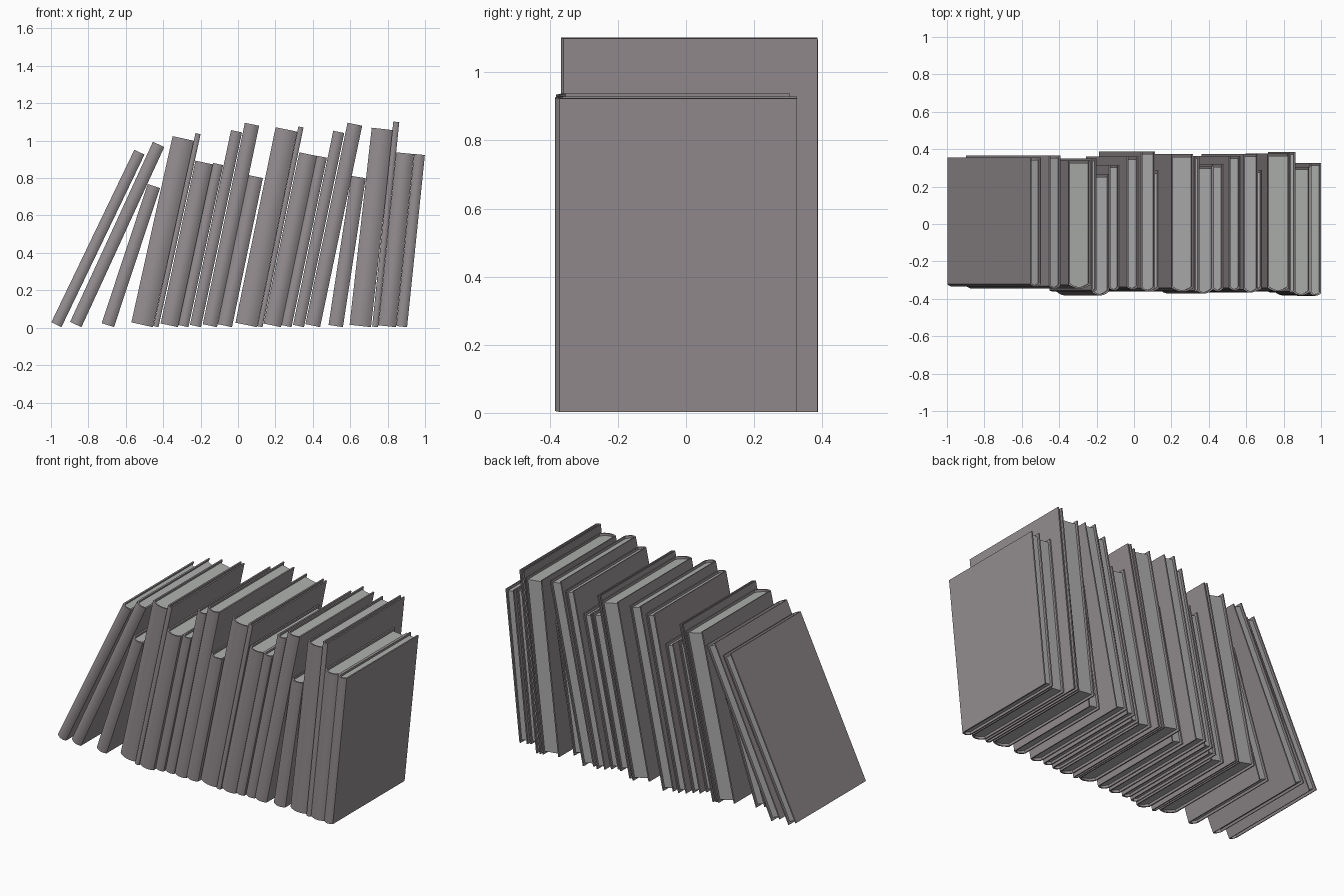
import bpy, bmesh, math

if "Cube" in bpy.data.objects:
    bpy.data.objects.remove(bpy.data.objects["Cube"])

# x of lowest corner, lean (deg), thickness, height, front y, back y
BOOKS = [
    (-.944, 25.7, .060, 1.024, -.335, .355),
    (-.837, 24.7, .067, 1.060, -.345, .367),
    (-.663, 18.3, .069, .783, -.345, .27),
    (-.455, 12.5, .118, 1.020, -.345, .340),
    (-.425, 12.3, .028, 1.056, -.360, .350),
    (-.321, 12.1, .095, .890, -.382, .265),
    (-.265, 12.1, .056, .886, -.355, .315),
    (-.198, 11.9, .060, 1.064, -.350, .360),
    (-.112, 11.8, .078, 1.100, -.360, .387),
    (-.032, 11.7, .078, .814, -.360, .285),
    (.102, 11.6, .118, 1.067, -.362, .373),
    (.131, 11.6, .028, 1.090, -.362, .363),
    (.230, 11.8, .095, .935, -.372, .310),
    (.286, 11.8, .056, .925, -.360, .320),
    (.353, 11.7, .060, 1.060, -.355, .363),
    (.439, 11.8, .080, 1.100, -.367, .375),
    (.561, 8.7, .078, .806, -.360, .290),
    (.711, 6.4, .115, 1.060, -.362, .378),
    (.749, 5.9, .032, 1.102, -.367, .386),
    (.845, 5.9, .095, .930, -.382, .305),
    (.904, 5.9, .058, .925, -.384, .326),
]
BOARD = .008    # cover thickness
INSET = .014    # pages set back from the cover edges


def material(name, color):
    m = bpy.data.materials.new(name)
    m.diffuse_color = (*color, 1)
    m.use_nodes = True
    m.node_tree.nodes["Principled BSDF"].inputs["Base Color"].default_value = m.diffuse_color
    return m


cover_mat = material("cover_grey", (.30, .27, .28))
page_mat = material("page_grey", (.42, .43, .42))


def prism(name, outline, z0, z1, mat, x, lean):
    """Extrude a plan outline upwards, then lean it over."""
    bm = bmesh.new()
    face = bm.faces.new([bm.verts.new((px, py, z0)) for px, py in outline])
    ext = bmesh.ops.extrude_face_region(bm, geom=[face])
    moved = [v for v in ext["geom"] if isinstance(v, bmesh.types.BMVert)]
    bmesh.ops.translate(bm, verts=moved, vec=(0, 0, z1 - z0))
    bmesh.ops.recalc_face_normals(bm, faces=bm.faces)
    me = bpy.data.meshes.new(name)
    bm.to_mesh(me)
    bm.free()
    me.materials.append(mat)
    ob = bpy.data.objects.new(name, me)
    bpy.context.collection.objects.link(ob)
    ob.location = (x, 0, .003)
    ob.rotation_euler.y = math.radians(lean)
    bpy.context.view_layer.objects.active = ob
    ob.select_set(True)
    bpy.ops.object.shade_smooth_by_angle(angle=math.radians(30))
    ob.select_set(False)


def spine_arc(x_right, x_left, y, bulge, n=8):
    """Bowed spine curve from the right board to the left board."""
    pts = []
    for i in range(n + 1):
        u = 2 * i / n - 1
        pts.append((x_right + (x_left - x_right) * i / n, y - bulge * (1 - u * u)))
    return pts


for i, (x, lean, t, h, y0, y1) in enumerate(BOOKS, 1):
    bulge = min(.02, t * .22)
    ys = y0 + bulge
    outer = spine_arc(0, -t, ys, bulge)
    inner = spine_arc(-BOARD, -t + BOARD, ys + BOARD, bulge)
    # cover: two boards joined by the spine
    prism(f"book_cover_{i:02d}",
          [(0, y1)] + outer + [(-t, y1), (-t + BOARD, y1)] + inner[::-1] + [(-BOARD, y1)],
          0, h, cover_mat, x, lean)
    # page block
    prism(f"book_pages_{i:02d}",
          [(-BOARD, y1 - INSET)] + inner + [(-t + BOARD, y1 - INSET)],
          INSET, h - INSET, page_mat, x, lean)
